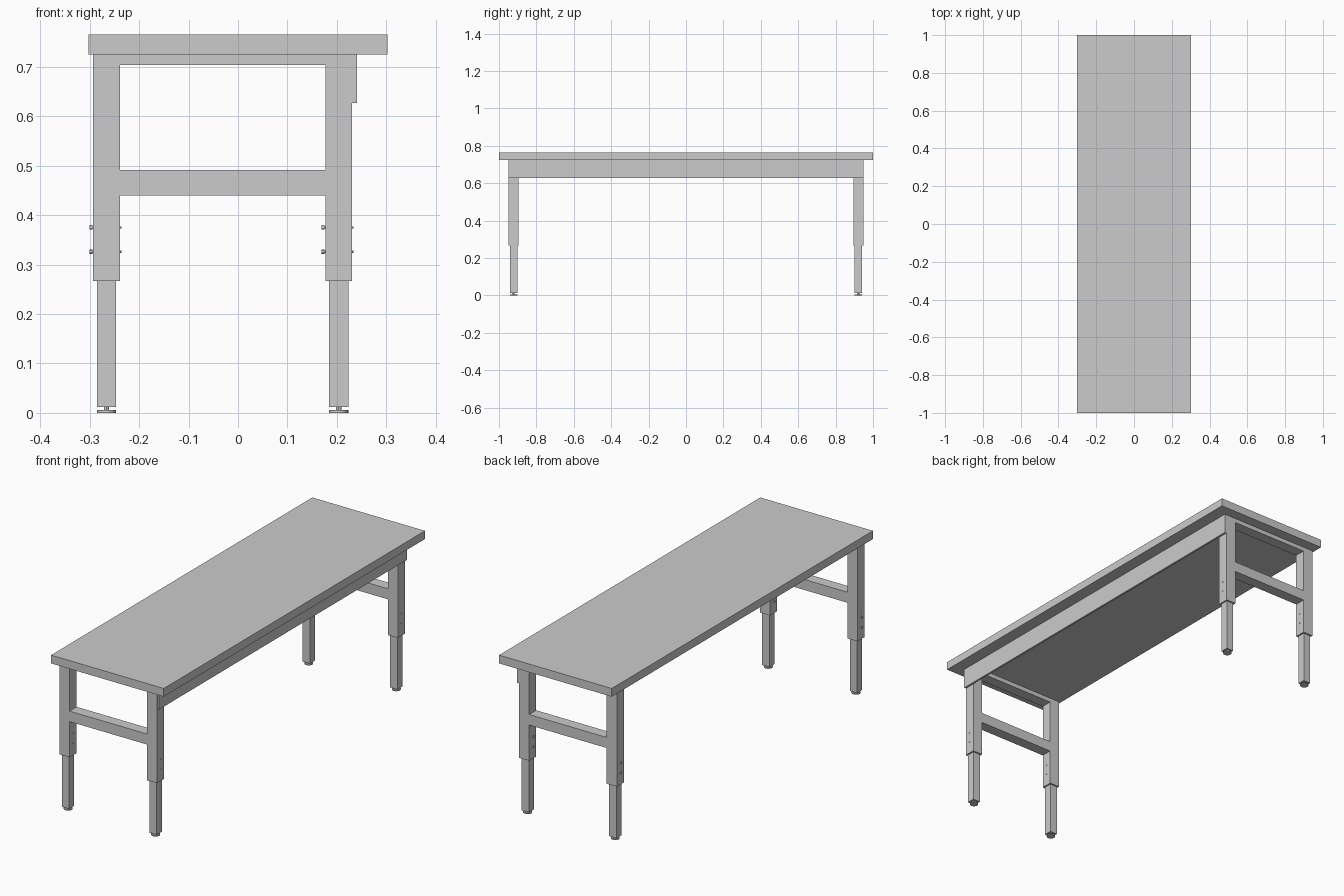
import bpy, math

if "Cube" in bpy.data.objects:
    bpy.data.objects.remove(bpy.data.objects["Cube"])


def box(name, x0, x1, y0, y1, z0, z1):
    bpy.ops.mesh.primitive_cube_add(size=1, location=((x0 + x1) / 2, (y0 + y1) / 2, (z0 + z1) / 2))
    ob = bpy.context.object
    ob.name = name
    ob.scale = (x1 - x0, y1 - y0, z1 - z0)
    bpy.ops.object.transform_apply(location=False, rotation=False, scale=True)
    return ob


def rod(name, center, radius, length, sides, along_x=False):
    rot = (0, math.pi / 2, 0) if along_x else (0, 0, 0)
    bpy.ops.mesh.primitive_cylinder_add(vertices=sides, radius=radius, depth=length,
                                        location=center, rotation=rot)
    ob = bpy.context.object
    ob.name = name
    bpy.ops.object.shade_smooth_by_angle(angle=math.radians(30))
    return ob


# Worktop and the apron along the right edge
box("tabletop", -0.302, 0.302, -1, 1, 0.725, 0.765)
box("apron", 0.231, 0.241, -0.948, 0.948, 0.627, 0.725)

LEG_X = {"left": -0.266, "right": 0.2035}
HALF_OUTER, HALF_INNER = 0.027, 0.0195

for end, y in (("front", -0.9215), ("back", 0.9215)):
    for side, x in LEG_X.items():
        tag = f"{end}_{side}"
        # Telescoping leg
        box(f"{tag}_upper_leg", x - HALF_OUTER, x + HALF_OUTER,
            y - HALF_OUTER, y + HALF_OUTER, 0.267, 0.725)
        box(f"{tag}_lower_leg", x - HALF_INNER, x + HALF_INNER,
            y - HALF_INNER, y + HALF_INNER, 0.012, 0.42)
        # Levelling foot
        rod(f"{tag}_foot_stem", (x, y, 0.010), 0.0055, 0.014, 12)
        rod(f"{tag}_foot_pad", (x, y, 0.003), 0.0195, 0.006, 20)
        # Height locking bolts, heads on the left
        for i, z in enumerate((0.326, 0.375)):
            rod(f"{tag}_bolt_{i}", (x - 0.001, y, z), 0.0025, 0.062, 10, True)
            rod(f"{tag}_bolt_head_{i}", (x - 0.0315, y, z), 0.0045, 0.006, 12, True)
    # Rails joining each pair of legs
    xa, xb = LEG_X["left"] + HALF_OUTER, LEG_X["right"] - HALF_OUTER
    for part, z0, z1 in (("crossbar", 0.44, 0.491), ("top_rail", 0.704, 0.725)):
        box(f"{end}_{part}", xa, xb, y - HALF_OUTER, y + HALF_OUTER, z0, z1)
